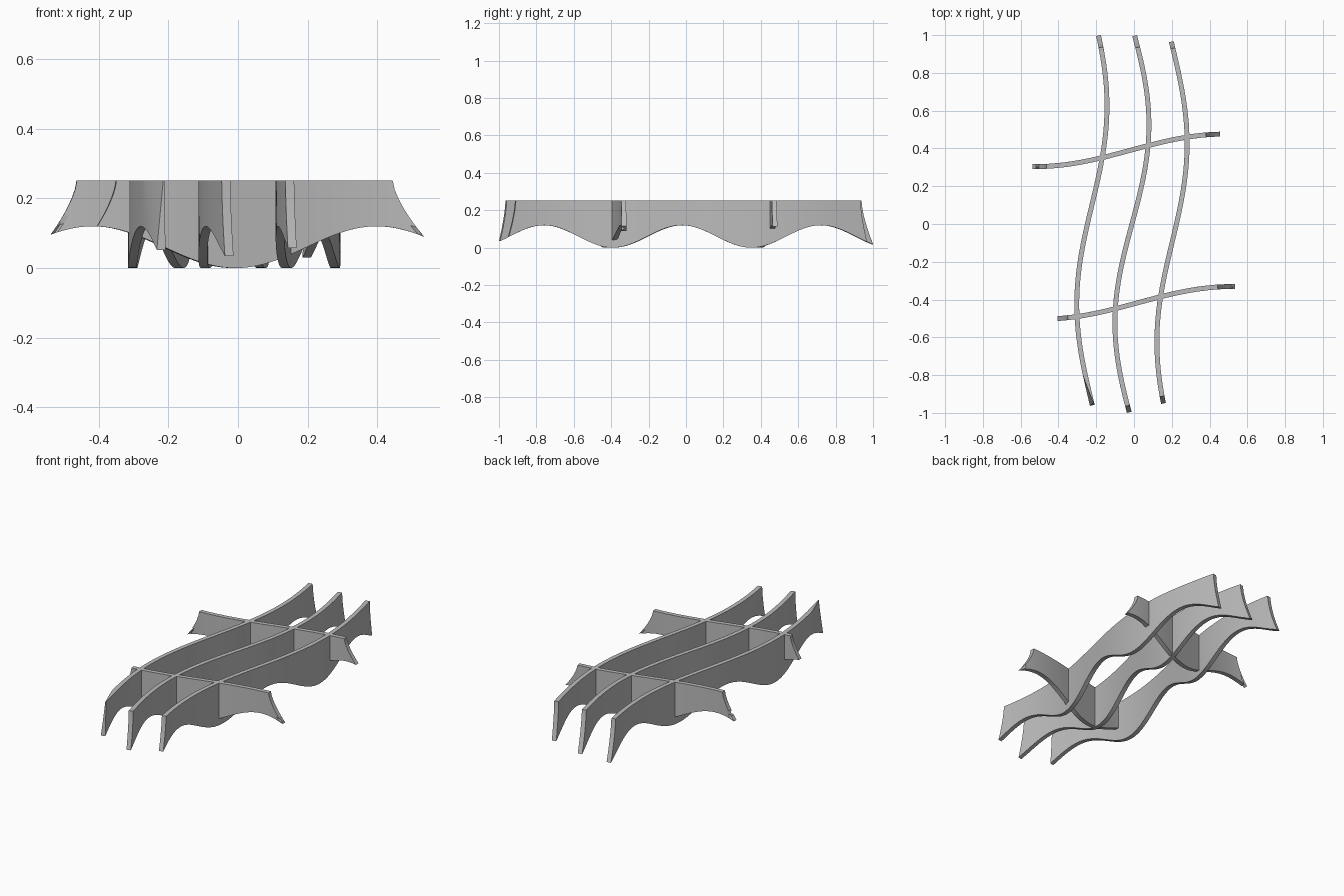
import bpy, bmesh, math
from mathutils import Vector

cube = bpy.data.objects.get("Cube")
if cube:
    bpy.data.objects.remove(cube, do_unlink=True)

grey = bpy.data.materials.new("plain_grey")
grey.use_nodes = True
colour = (0.5, 0.5, 0.5, 1)
grey.diffuse_color = colour
grey.node_tree.nodes["Principled BSDF"].inputs["Base Color"].default_value = colour

TOP = 0.252
HALF = 0.0128
ROWS = 6


def long_wave(s):
    return 0.06 + 0.06 * math.cos(math.tau * (s + 0.02) / 0.74)


def cross_wave(s):
    return 0.06 - 0.06 * math.cos(math.tau * (s + 0.01) / 0.815)


def rib(name, place, wave, foot, crest, columns, taper=0.0):
    """Upright curved board: flat top, wavy underside, flared concave ends.
    place(s) gives the plan position; foot and crest are the end limits."""
    bm = bmesh.new()
    sides = {-1: [], 1: []}
    for r in range(ROWS + 1):
        t = r / ROWS
        flare = 1 - (1 - t) ** 1.5
        lines = {-1: [], 1: []}
        for c in range(columns + 1):
            u = c / columns
            s_low = foot[0] + (foot[1] - foot[0]) * u
            s_top = crest[0] + (crest[1] - crest[0]) * u
            s = s_low + (s_top - s_low) * flare
            low = wave(s_low)
            z = low + (TOP - low) * t
            point = place(s)
            along = (place(s + 0.001) - place(s - 0.001)).normalized()
            normal = Vector((along.y, -along.x))
            if normal.x < 0:
                normal = -normal
            # optional thinning of the upper edge towards the first end
            thin = 0.0
            if taper:
                thin = min(1, max(0, (foot[0] + taper - s) / taper)) * t
            for side in (-1, 1):
                reach = side + (1.8 * thin if side < 0 else 0)
                p = point + normal * HALF * reach
                lines[side].append(bm.verts.new((p.x, p.y, z)))
        for side in (-1, 1):
            sides[side].append(lines[side])
    # broad faces
    for grid in sides.values():
        for r in range(ROWS):
            for c in range(columns):
                bm.faces.new((grid[r][c], grid[r][c + 1],
                              grid[r + 1][c + 1], grid[r + 1][c]))
    a, b = sides[-1], sides[1]
    # top and underside
    for r in (0, ROWS):
        for c in range(columns):
            bm.faces.new((a[r][c], a[r][c + 1], b[r][c + 1], b[r][c]))
    # end faces
    for c in (0, columns):
        for r in range(ROWS):
            bm.faces.new((a[r][c], a[r + 1][c], b[r + 1][c], b[r][c]))
    bmesh.ops.recalc_face_normals(bm, faces=bm.faces)
    mesh = bpy.data.meshes.new(name)
    bm.to_mesh(mesh)
    bm.free()
    mesh.materials.append(grey)
    obj = bpy.data.objects.new(name, mesh)
    bpy.context.collection.objects.link(obj)
    bpy.ops.object.select_all(action='DESELECT')
    obj.select_set(True)
    bpy.context.view_layer.objects.active = obj
    bpy.ops.object.shade_smooth_by_angle(angle=math.radians(30))
    return obj


# three long ribs, each shifted sideways and back along the same curve
def long_path(k):
    centre = 0.212 * k - 0.011
    swing = 0.09 if k == 0 else 0.08
    return lambda s: Vector((
        centre + swing * math.sin(math.pi * (s + 0.1 * k) / 1.05), s))


rib("right_long_rib", long_path(-1), long_wave, (-0.96, 0.998), (-0.95, 0.935), 80, taper=0.16)
rib("middle_long_rib", long_path(0), long_wave, (-0.997, 0.997), (-0.962, 0.935), 80)
rib("left_long_rib", long_path(1), long_wave, (-0.95, 0.965), (-0.912, 0.93), 80)


# two cross ribs
def cross_path(y, shift):
    return lambda s: Vector((s, y + 0.086 * math.sin(math.pi * (s + shift))))


rib("back_cross_rib", cross_path(0.39, 0.02), cross_wave, (-0.538, 0.455), (-0.463, 0.38), 50)
rib("front_cross_rib", cross_path(-0.417, -0.02), cross_wave, (-0.405, 0.535), (-0.35, 0.443), 50)
